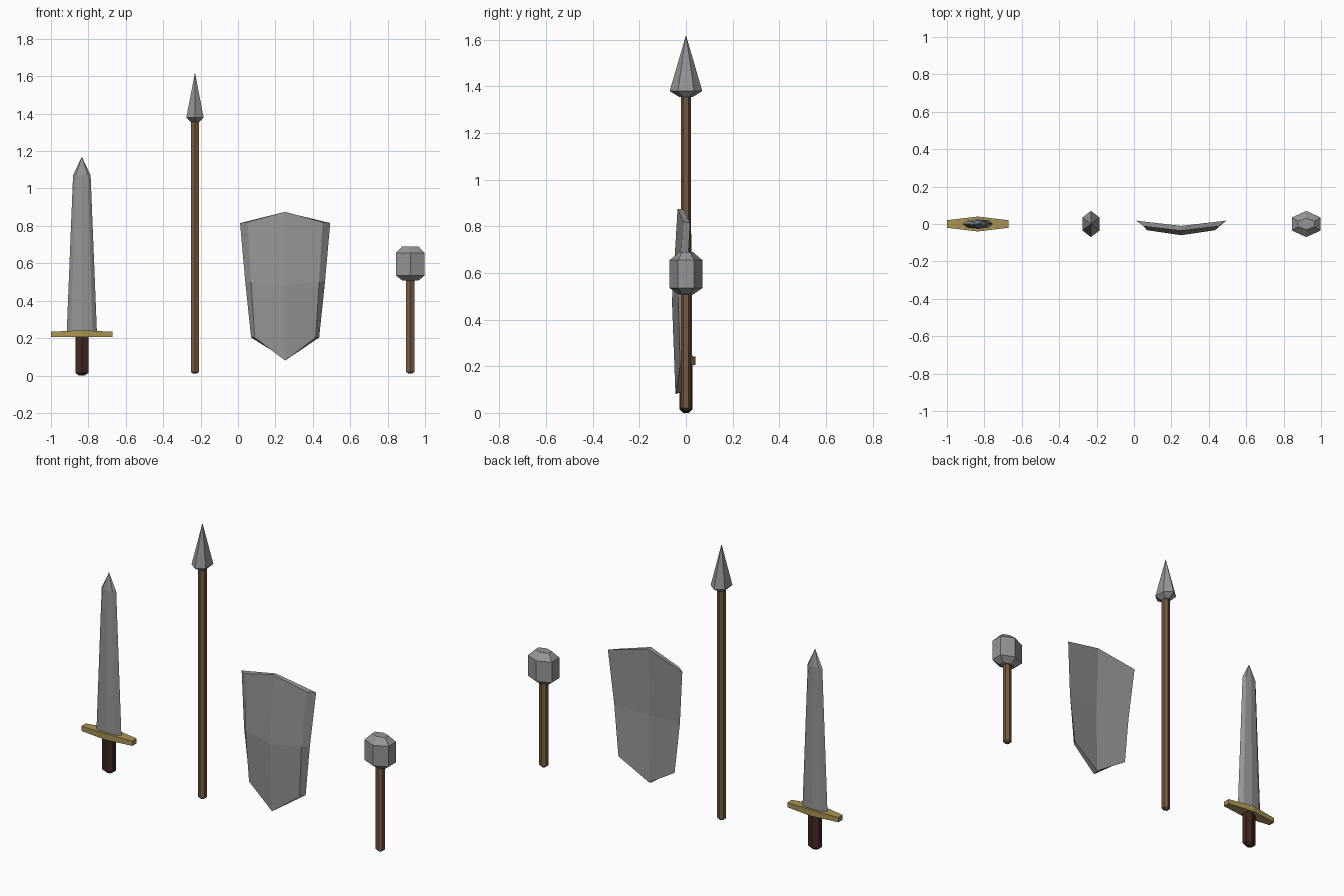
import bpy, bmesh
from math import sin, cos, pi

if "Cube" in bpy.data.objects:
    bpy.data.objects.remove(bpy.data.objects["Cube"])


def material(name, rgb):
    m = bpy.data.materials.new(name)
    m.diffuse_color = (*rgb, 1)
    m.use_nodes = True
    m.node_tree.nodes["Principled BSDF"].inputs["Base Color"].default_value = m.diffuse_color
    return m


STEEL = material("steel grey", (0.30, 0.30, 0.31))
GOLD = material("dull gold", (0.40, 0.29, 0.085))
WOOD = material("brown wood", (0.19, 0.105, 0.05))
LEATHER = material("dark leather", (0.055, 0.022, 0.015))


def finish(bm, name, mat, x):
    bmesh.ops.recalc_face_normals(bm, faces=bm.faces)
    mesh = bpy.data.meshes.new(name)
    bm.to_mesh(mesh)
    bm.free()
    mesh.materials.append(mat)
    ob = bpy.data.objects.new(name, mesh)
    ob.location.x = x
    bpy.context.collection.objects.link(ob)
    return ob


def loft(name, x, mat, sides, rings):
    """Stack of n-gons with a corner on y; rings are (z, half width x, half depth y)."""
    bm = bmesh.new()
    angles = [pi / 2 + 2 * pi * i / sides for i in range(sides)]
    widest = max(cos(a) for a in angles)
    prev = None
    for z, hx, hy in rings:
        if hx == 0:
            ring = [bm.verts.new((0, 0, z))] * sides
        else:
            ring = [bm.verts.new((hx * cos(a) / widest, hy * sin(a), z)) for a in angles]
        if prev is None:
            bm.faces.new(ring)
        else:
            for i in range(sides):
                j = (i + 1) % sides
                quad = [prev[i], prev[j], ring[j], ring[i]]
                bm.faces.new(list(dict.fromkeys(quad)))
        prev = ring
    if prev[0] is not prev[1]:
        bm.faces.new(prev)
    return finish(bm, name, mat, x)


# Sword
SX = -0.835
loft("sword_blade", SX, STEEL, 8,
     [(0.225, 0.081, 0.027), (1.07, 0.047, 0.02), (1.17, 0, 0)])
loft("sword_grip", SX, LEATHER, 6,
     [(0, 0.015, 0.012), (0.014, 0.035, 0.027), (0.215, 0.035, 0.027)])

# Guard: box sections, widest in the middle
bm = bmesh.new()
prev = None
for x, hy, top in ((-0.165, 0.02, 0.234), (0, 0.04, 0.242), (0.165, 0.02, 0.234)):
    sec = [bm.verts.new((x, y, z)) for y, z in
           ((-hy, 0.206), (hy, 0.206), (hy, top), (-hy, top))]
    if prev is None:
        bm.faces.new(sec)
    else:
        for i in range(4):
            j = (i + 1) % 4
            bm.faces.new((prev[i], prev[j], sec[j], sec[i]))
    prev = sec
bm.faces.new(prev)
finish(bm, "sword_guard", GOLD, SX)

# Spear
PX = -0.23
loft("spear_shaft", PX, WOOD, 6,
     [(0.01, 0.01, 0.01), (0.018, 0.021, 0.021), (1.37, 0.021, 0.021)])
loft("spear_head", PX, STEEL, 6,
     [(1.355, 0.022, 0.03), (1.38, 0.046, 0.07), (1.62, 0, 0)])

# Shield: curved back and front sheets joined round the rim
# each row: side x, side y, side z, centre y, centre z
BACK = ((0.241, 0.018, 0.815, -0.010, 0.873),
        (0.213, 0.000, 0.500, -0.025, 0.480),
        (0.182, 0.005, 0.203, -0.018, 0.090))
FRONT = ((0.200, -0.012, 0.820, -0.036, 0.875),
         (0.182, -0.033, 0.500, -0.060, 0.480),
         (0.163, -0.025, 0.203, -0.045, 0.080))
bm = bmesh.new()


def sheet(rows):
    grid = [[bm.verts.new(p) for p in ((-sx, sy, sz), (0, cy, cz), (sx, sy, sz))]
            for sx, sy, sz, cy, cz in rows]
    for r in range(2):
        for c in range(2):
            bm.faces.new((grid[r][c], grid[r][c + 1], grid[r + 1][c + 1], grid[r + 1][c]))
    return [grid[r][c] for r, c in ((0, 0), (0, 1), (0, 2), (1, 2),
                                    (2, 2), (2, 1), (2, 0), (1, 0))]


rim_a, rim_b = sheet(BACK), sheet(FRONT)
for i in range(8):
    j = (i + 1) % 8
    bm.faces.new((rim_a[i], rim_a[j], rim_b[j], rim_b[i]))
finish(bm, "shield", STEEL, 0.252)

# Mace
MX = 0.921
loft("mace_handle", MX, WOOD, 6,
     [(0.01, 0.01, 0.01), (0.02, 0.022, 0.022), (0.53, 0.022, 0.022)])
loft("mace_head", MX, STEEL, 6,
     [(0.507, 0.042, 0.03), (0.535, 0.077, 0.07), (0.655, 0.077, 0.07), (0.69, 0.044, 0.03)])
